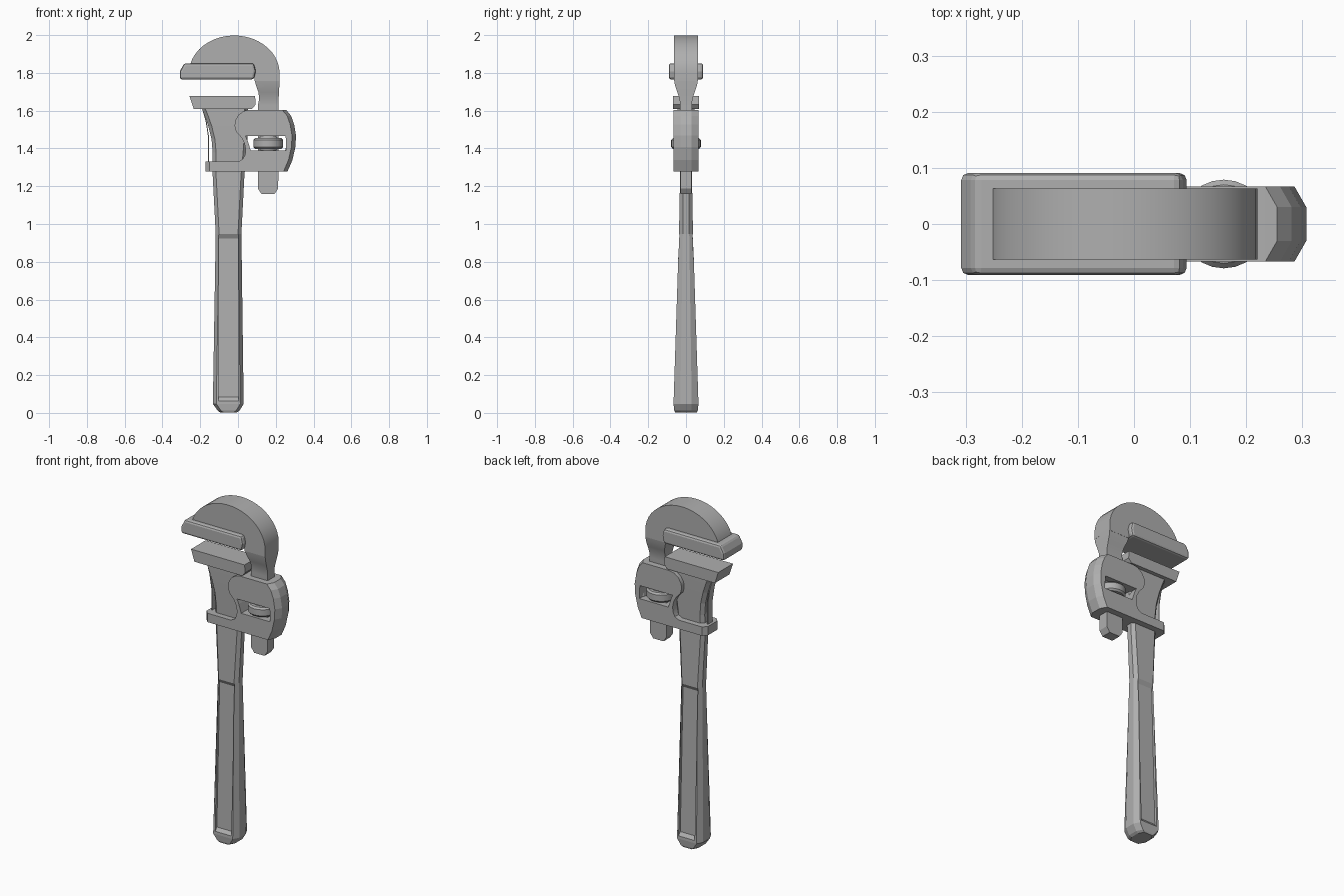
import bpy, bmesh
from math import pi, sin, cos, asin

# Dark cast-iron grey for every part
iron = bpy.data.materials.new("iron")
iron.diffuse_color = (0.43, 0.43, 0.43, 1)


def finish(name, bm, smooth=None):
    bmesh.ops.recalc_face_normals(bm, faces=bm.faces)
    me = bpy.data.meshes.new(name)
    bm.to_mesh(me)
    bm.free()
    me.materials.append(iron)
    o = bpy.data.objects.new(name, me)
    bpy.context.collection.objects.link(o)
    if smooth:
        bpy.ops.object.select_all(action='DESELECT')
        bpy.context.view_layer.objects.active = o
        o.select_set(True)
        bpy.ops.object.shade_smooth_by_angle(angle=smooth)
    return o


def skin(name, rings, smooth=None):
    """Join a list of equal-length rings and cap both ends."""
    bm = bmesh.new()
    vs = [[bm.verts.new(p) for p in r] for r in rings]
    n = len(vs[0])
    for a, b in zip(vs, vs[1:]):
        for i in range(n):
            j = (i + 1) % n
            bm.faces.new((a[i], a[j], b[j], b[i]))
    bm.faces.new(vs[0])
    bm.faces.new(vs[-1])
    return finish(name, bm, smooth)


def prism(name, pts, h, smooth=None):
    """Front outline (x, z) extruded to y = -h..h."""
    return skin(name, [[(x, y, z) for x, z in pts] for y in (-h, h)], smooth)


def column(name, rows, cx=0, k=0, smooth=None):
    """Stack of rectangles (z, x0, x1, half depth), corners cut by cx and k * depth."""
    rings = []
    for z, a, b, h in rows:
        if cx:
            s = h * (1 - k)
            ring = [(a, -s), (a + cx, -h), (b - cx, -h), (b, -s),
                    (b, s), (b - cx, h), (a + cx, h), (a, s)]
        else:
            ring = [(a, -h), (b, -h), (b, h), (a, h)]
        rings.append([(x, y, z) for x, y in ring])
    return skin(name, rings, smooth)


def cut(o, cutter):
    cutter.hide_render = True
    cutter.hide_viewport = True
    cutter.display_type = 'WIRE'
    m = o.modifiers.new("cut", 'BOOLEAN')
    m.operation = 'DIFFERENCE'
    m.solver = 'EXACT'
    m.object = cutter


def bevel(o, w, seg):
    m = o.modifiers.new("bevel", 'BEVEL')
    m.width, m.segments, m.limit_method = w, seg, 'ANGLE'


# Handle with chamfered edges, flaring into the fixed jaw neck
handle = column("handle", [
    (0.005, -0.095, -0.005, 0.058), (0.014, -0.108, 0.008, 0.062), (0.05, -0.133, 0.03, 0.066),
    (0.95, -0.118, 0.018, 0.037), (1.28, -0.135, 0.035, 0.031)], 0.018, 0.54)
neck = column("fixed_jaw_neck", [
    (1.27, -0.135, 0.035, 0.031), (1.38, -0.134, 0.045, 0.036), (1.45, -0.14, 0.05, 0.039),
    (1.52, -0.157, 0.05, 0.042), (1.58, -0.178, 0.05, 0.044), (1.63, -0.198, 0.055, 0.045)],
    0.018, 0.5)

# Sunken grip panels, front and back
for side, s in (("front", -1), ("back", 1)):
    prof = [(0.09, 0.035), (0.05, 0.085), (0.024, 0.925), (0.045, 0.962), (0.09, 1.0)]
    cut(handle, skin(side + "_panel_cutter",
                     [[(x, s * y, z) for y, z in prof] for x in (-0.102, 0.002)]))

# Thin leaf spring behind the neck
prism("leaf_spring", [(-0.158, 1.32), (-0.158, 1.46), (-0.17, 1.54), (-0.192, 1.62),
                      (-0.187, 1.62), (-0.165, 1.54), (-0.153, 1.46), (-0.153, 1.32)], 0.022)

# Fixed lower jaw plate
prism("lower_jaw_plate", [(-0.235, 1.612), (0.075, 1.612), (0.094, 1.635),
                          (0.09, 1.68), (-0.257, 1.68)], 0.068)

# Hook head, its tapering throat and the shank
a1 = pi - asin(0.25)
arc = [(-0.02 + 0.24 * cos(a1 * i / 20), 1.80 + 0.2 * sin(a1 * i / 20)) for i in range(21)]
prism("hook_head", arc + [(-0.255, 1.838), (0.085, 1.838), (0.087, 1.76), (0.22, 1.76)],
      0.063, 0.4)
column("hook_shank", [
    (1.765, 0.087, 0.22, 0.063), (1.735, 0.096, 0.219, 0.058), (1.70, 0.108, 0.217, 0.046),
    (1.665, 0.112, 0.215, 0.034), (1.63, 0.105, 0.214, 0.031), (1.19, 0.105, 0.213, 0.03),
    (1.16, 0.125, 0.193, 0.03)], smooth=0.45)

# Upper jaw plate
upper = prism("upper_jaw_plate", [(-0.308, 1.767), (0.084, 1.767), (0.094, 1.81),
                                  (0.084, 1.853), (-0.285, 1.853), (-0.308, 1.81)], 0.091)
bevel(upper, 0.013, 2)

# Collar housing with its window and chamfered back
back = [(1.28, 0.262), (1.34, 0.288), (1.41, 0.304), (1.47, 0.307), (1.53, 0.297),
        (1.575, 0.281), (1.606, 0.255)]
collar = prism("collar", [
    (-0.15, 1.28)] + [(x - 0.021, z) for z, x in back] + [
    (0.06, 1.606), (0.03, 1.6), (0.003, 1.58), (-0.015, 1.55), (-0.018, 1.52), (-0.01, 1.49),
    (0.018, 1.46), (0.034, 1.43), (0.04, 1.4), (0.038, 1.37), (0.025, 1.345), (0.0, 1.332),
    (-0.15, 1.332)], 0.067, 0.5)
cut(collar, prism("window_cutter", [(0.068, 1.39), (0.255, 1.39), (0.255, 1.435),
                                    (0.252, 1.467), (0.04, 1.467), (0.052, 1.44)], 0.2))
column("collar_back", [(z, x - 0.05, x, 0.067) for z, x in back], 0.021, 0.55)

# Chamfered end where the collar wraps the handle
column("collar_lip", [(1.28, -0.173, -0.12, 0.067), (1.332, -0.173, -0.12, 0.067)], 0.022, 0.35)

# Adjusting nut, turned profile
prof = [(0.05, 1.385), (0.055, 1.399), (0.07, 1.4), (0.079, 1.41), (0.079, 1.446),
        (0.07, 1.456), (0.055, 1.457), (0.05, 1.472)]
skin("adjusting_nut", [[(0.16 + r * cos(2 * pi * i / 24), r * sin(2 * pi * i / 24), z)
                        for i in range(24)] for r, z in prof], 0.5)

# Rest the whole tool on the ground plane
for o in bpy.data.objects:
    o.location.z -= 0.002
